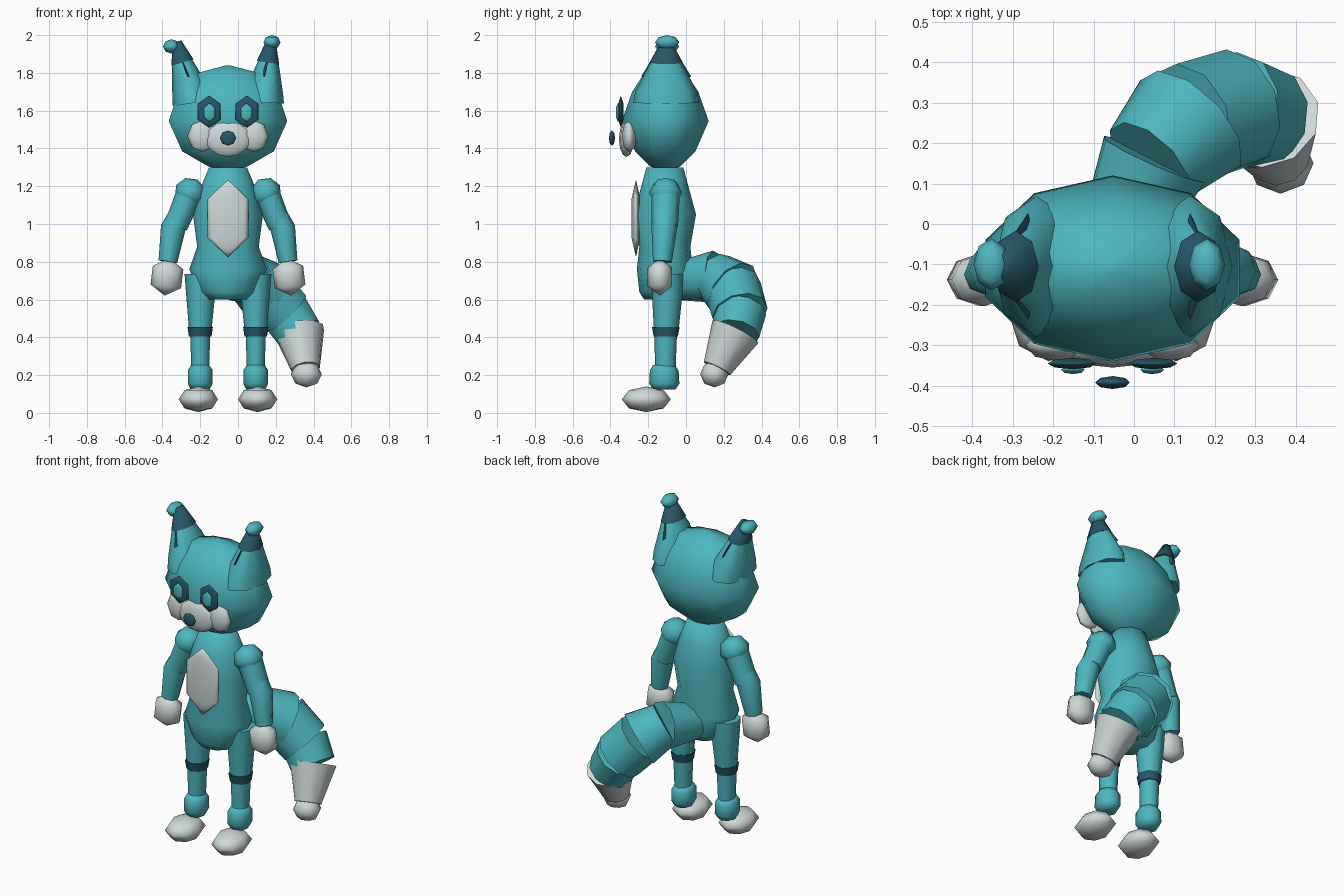
import bpy, bmesh, math
from mathutils import Vector

if "Cube" in bpy.data.objects:
    bpy.data.objects.remove(bpy.data.objects["Cube"])

CX = -0.053  # the body's plane of symmetry


def material(name, rgb):
    m = bpy.data.materials.new(name)
    m.diffuse_color = (*rgb, 1)
    m.use_nodes = True
    m.node_tree.nodes["Principled BSDF"].inputs["Base Color"].default_value = m.diffuse_color
    return m


TEAL = material("teal fur", (0.075, 0.47, 0.52))
DARK = material("dark teal", (0.020, 0.095, 0.135))
WHITE = material("pale grey fur", (0.62, 0.68, 0.68))


def finish(ob, name, mat, angle=80):
    ob.name = name
    ob.data.materials.append(mat)
    bpy.ops.object.select_all(action='DESELECT')
    ob.select_set(True)
    bpy.context.view_layer.objects.active = ob
    bpy.ops.object.shade_smooth_by_angle(angle=math.radians(angle))
    return ob


def ball(name, loc, size, mat, segs=8, rings=4, rot=(0, 0, 0)):
    bpy.ops.mesh.primitive_uv_sphere_add(segments=segs, ring_count=rings, radius=1,
                                         location=loc, rotation=rot)
    bpy.context.object.scale = size
    return finish(bpy.context.object, name, mat)


def loft(name, rings, mat, segs=10, angle=80):
    """Skin elliptical rings given as (centre, rx, ry), turned along the path."""
    bm = bmesh.new()
    pts = [Vector(r[0]) for r in rings]
    loops = []
    for i, (c, rx, ry) in enumerate(rings):
        d = pts[min(i + 1, len(pts) - 1)] - pts[max(i - 1, 0)]
        side = Vector((0, 1, 0)).cross(d)
        side.normalize()
        front = d.normalized().cross(side)
        loops.append([bm.verts.new(pts[i] + side * rx * math.sin(a) + front * ry * math.cos(a))
                      for a in (math.tau * k / segs for k in range(segs))])
    for a, b in zip(loops, loops[1:]):
        for k in range(segs):
            n = (k + 1) % segs
            bm.faces.new((a[k], a[n], b[n], b[k]))
    bm.faces.new(loops[0])
    bm.faces.new(loops[-1])
    bmesh.ops.recalc_face_normals(bm, faces=bm.faces)
    me = bpy.data.meshes.new(name)
    bm.to_mesh(me)
    bm.free()
    ob = bpy.data.objects.new(name, me)
    bpy.context.collection.objects.link(ob)
    return finish(ob, name, mat, angle)


def upright(profile, x, y):
    return [((x, y, z), rx, ry) for z, rx, ry in profile]


# Head and torso
loft("head", upright([(1.28, .01, .01), (1.305, .11, .08), (1.385, .255, .16), (1.545, .33, .23),
                      (1.70, .275, .175), (1.80, .17, .11), (1.84, .01, .01)], CX, -.11), TEAL)
loft("torso", upright([(.60, .11, .11), (.64, .155, .135), (.76, .205, .148), (.88, .163, .135),
                       (1.05, .185, .165), (1.18, .15, .13), (1.30, .10, .098)], CX, -.112), TEAL, 12)
ball("chest_patch", (CX, -.265, 1.03), (.125, .027, .205), WHITE, 8, 3)

# Muzzle and nose
ball("muzzle", (CX, -.315, 1.45), (.125, .04, .095), WHITE, 10, 6)
ball("nose", (CX, -.392, 1.455), (.043, .016, .04), DARK, 8, 4)

for s, side in ((-1, "left"), (1, "right")):
    def at(dx, y, z):
        return (CX + s * dx, y, z)

    # Face details
    ball(side + "_cheek", at(.135, -.30, 1.465), (.08, .04, .085), WHITE, 8, 4)
    ball(side + "_eye", at(.10, -.345, 1.595), (.07, .016, .085), DARK, 8, 3)
    ball(side + "_pupil", at(.098, -.36, 1.59), (.034, .013, .05), TEAL, 8, 3)

    # Ears: flattened cone, dark cap, inner ear strip and tuft
    lean = -.022  # both ears lean slightly to one side
    ear = lambda dx, z: (CX + s * dx + lean * (z - 1.66) / .3, -.105, z)
    loft(side + "_ear", [(ear(.19, 1.64), .105, .175), (ear(.195, 1.70), .10, .165),
                         (ear(.225, 1.84), .06, .09), (ear(.25, 1.95), .025, .03)], TEAL, 8)
    loft(side + "_ear_cap", [(ear(.226, 1.855), .060, .088), (ear(.25, 1.965), .026, .028)], DARK, 8)
    loft(side + "_inner_ear", [(ear(.20, 1.78), .03, .133), (ear(.238, 1.90), .035, .06)], DARK, 4)
    tuft_x = -.352 if s < 0 else .18
    ball(side + "_ear_tuft", (tuft_x, -.10, 1.94 if s < 0 else 1.962),
         (.045, .064, .038), TEAL, 8, 4)

    # Arms
    ball(side + "_shoulder", at(.20, -.108, 1.165), (.085, .088, .08), TEAL, 8, 4, (0, s * -.5, 0))
    loft(side + "_upper_arm", [(at(.205, -.108, 1.16), .07, .075), (at(.275, -.112, .99), .062, .07)],
         TEAL, 8)
    loft(side + "_forearm", [(at(.265, -.112, 1.04), .055, .062), (at(.29, -.115, .98), .066, .068),
                             (at(.318, -.125, .80), .05, .05)], TEAL, 8)
    ball(side + "_hand", at(.323, -.138, .72), (.094, .075, .1), WHITE, 8, 3, (0, s * -.12, 0))

    # Legs
    loft(side + "_thigh", [(at(.145, -.10, .735), .085, .085), (at(.145, -.10, .62), .076, .08),
                           (at(.147, -.105, .42), .058, .064)], TEAL, 8)
    loft(side + "_knee_band", [(at(.147, -.107, .405), .060, .064), (at(.147, -.107, .455), .067, .073)],
         DARK, 8)
    loft(side + "_shin", [(at(.147, -.107, .44), .054, .060), (at(.147, -.11, .20), .046, .054)], TEAL, 8)
    loft(side + "_ankle", [(at(.147, -.115, .125), .05, .06), (at(.147, -.115, .155), .066, .08),
                           (at(.147, -.115, .225), .066, .076), (at(.147, -.113, .25), .05, .06)], TEAL, 8)
    ball(side + "_foot", at(.157, -.21, .072), (.104, .13, .068), WHITE, 8, 4)

# Tail: a chain of overlapping drums curling down to one side
tail = [((-.03, -.02, .70), .11), ((.05, .16, .72), .14), ((.14, .25, .65), .165),
        ((.25, .285, .53), .15), ((.325, .262, .42), .128)]
for i, ((a, ra), (b, rb)) in enumerate(zip(tail, tail[1:])):
    a, b = Vector(a), Vector(b)
    start = a - (b - a) * .12
    loft(f"tail_drum_{i + 1}", [(start, ra * .93, ra * .93), (b, rb, rb)], TEAL, 10, 50)
loft("tail_end", [((.325, .262, .43), .136, .136), ((.358, .165, .235), .078, .078)], WHITE, 10, 50)
ball("tail_tip", (.362, .15, .205), (.082, .075, .07), WHITE, 8, 4)
